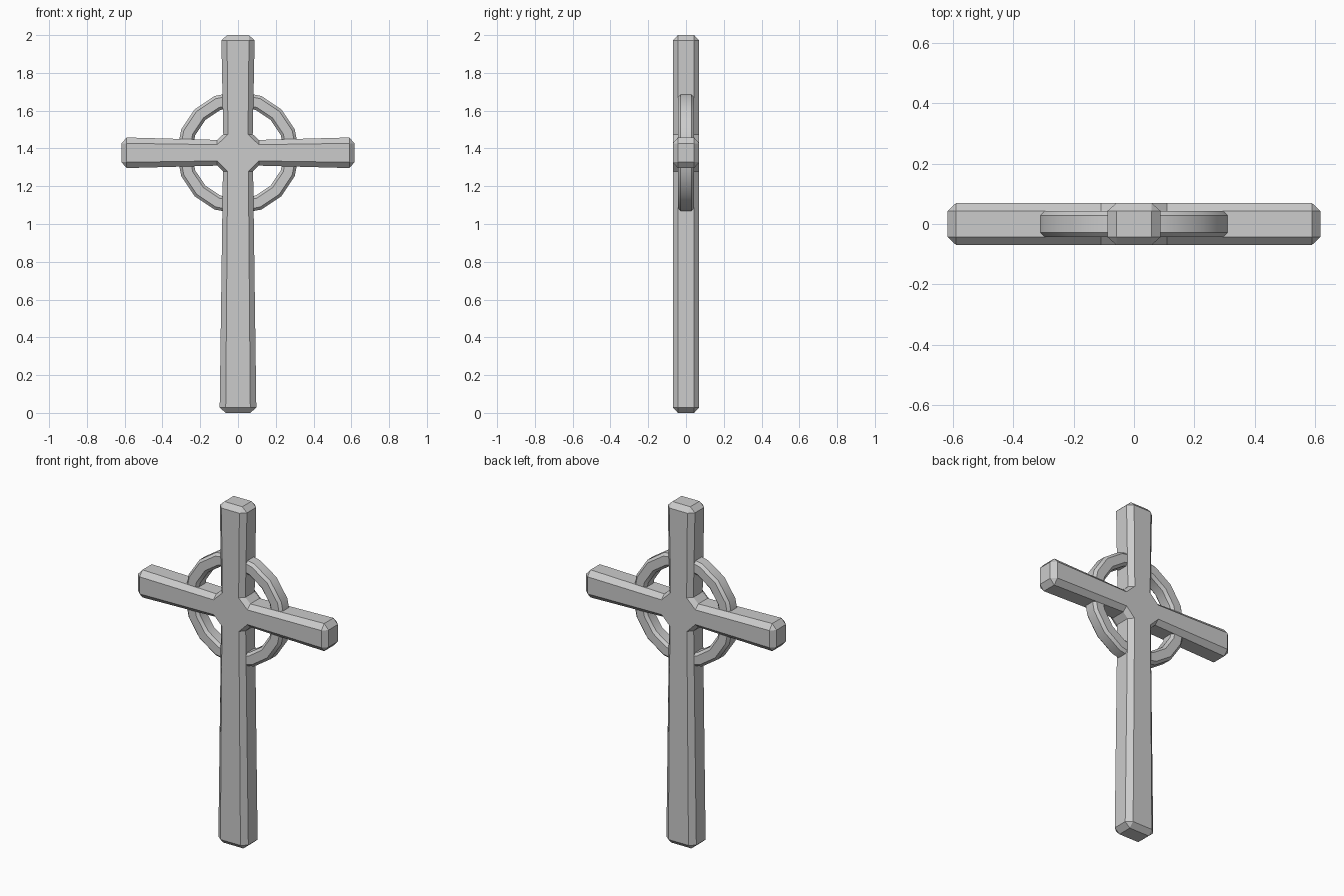
import bpy, bmesh
from math import sin, cos, pi, radians

cube = bpy.data.objects.get("Cube")
if cube:
    bpy.data.objects.remove(cube)

stone = bpy.data.materials.new("stone grey")
stone.use_nodes = True
GREY = (0.6, 0.6, 0.6, 1)
stone.diffuse_color = GREY
stone.node_tree.nodes["Principled BSDF"].inputs["Base Color"].default_value = GREY

CENTRE = 1.377       # height of the crossing
FACE, SIDE = 0.07, 0.043   # half depth of the flat faces and of the side walls


def finish(name, bm):
    bmesh.ops.recalc_face_normals(bm, faces=bm.faces)
    mesh = bpy.data.meshes.new(name)
    bm.to_mesh(mesh)
    bm.free()
    mesh.materials.append(stone)
    obj = bpy.data.objects.new(name, mesh)
    bpy.context.collection.objects.link(obj)
    return obj


# Arms, anticlockwise: direction, shoulder, tip, neck and tip half widths
# (side wall, flat face), the neck narrower than the flared tip
ARMS = [
    ((1, 0), 0.11, 0.617, (0.068, 0.043), (0.081, 0.05)),
    ((0, 1), 0.098, 2 - CENTRE, (0.078, 0.053), (0.088, 0.058)),
    ((-1, 0), 0.11, 0.617, (0.068, 0.043), (0.081, 0.05)),
    ((0, -1), 0.098, CENTRE, (0.08, 0.055), (0.097, 0.065)),
]
BEVEL = 0.028


def build_cross():
    bm = bmesh.new()

    def vert(d, along, across, y):
        return bm.verts.new((d[0] * along - d[1] * across, y,
                             CENTRE + d[1] * along + d[0] * across))

    # Four matching outlines from front to back
    layers = []
    for y, k in ((-FACE, 1), (-SIDE, 0), (SIDE, 0), (FACE, 1)):
        loop = []
        for d, neck, tip, wn, wt in ARMS:
            end = tip - BEVEL
            for along, across in ((neck, -wn[k]), (end, -wt[k]), (end, wt[k]), (neck, wn[k])):
                loop.append(vert(d, along, across, y))
        layers.append(loop)
    bm.faces.new(layers[0])
    bm.faces.new(layers[3])

    # Walls and long bevels, leaving the arm tips open
    n = len(layers[0])
    for a, b in zip(layers, layers[1:]):
        for i in range(n):
            if i % 4 != 1:
                j = (i + 1) % n
                bm.faces.new((a[i], a[j], b[j], b[i]))

    # Bevelled end caps
    for k, (d, neck, tip, wn, wt) in enumerate(ARMS):
        p, q = 4 * k + 1, 4 * k + 2
        f, s, t, r = layers
        rim = [f[p], f[q], s[q], t[q], r[q], r[p], t[p], s[p]]
        c = [vert(d, tip, x * wt[1], y * SIDE) for x, y in ((-1, -1), (1, -1), (1, 1), (-1, 1))]
        bm.faces.new(c)
        bm.faces.new((rim[0], rim[1], c[1], c[0]))
        bm.faces.new((rim[2], rim[3], c[2], c[1]))
        bm.faces.new((rim[4], rim[5], c[3], c[2]))
        bm.faces.new((rim[6], rim[7], c[0], c[3]))
        bm.faces.new((rim[1], rim[2], c[1]))
        bm.faces.new((rim[3], rim[4], c[2]))
        bm.faces.new((rim[5], rim[6], c[3]))
        bm.faces.new((rim[7], rim[0], c[0]))
    return finish("cross", bm)


def build_ring(segments=16, inner=0.245, outer=0.325, half=0.043, b=0.015):
    # Bevelled square section swept round the crossing
    section = [(inner, b - half), (inner + b, -half), (outer - b, -half), (outer, b - half),
               (outer, half - b), (outer - b, half), (inner + b, half), (inner, half - b)]
    bm = bmesh.new()
    rows = []
    for i in range(segments):
        a = 2 * pi * i / segments
        rows.append([bm.verts.new((r * cos(a), y, CENTRE + r * sin(a))) for r, y in section])
    for i, row in enumerate(rows):
        nxt = rows[(i + 1) % segments]
        for j in range(len(section)):
            k = (j + 1) % len(section)
            bm.faces.new((row[j], row[k], nxt[k], nxt[j]))
    return finish("ring", bm)


build_cross()
ring = build_ring()
bpy.ops.object.select_all(action='DESELECT')
ring.select_set(True)
bpy.context.view_layer.objects.active = ring
bpy.ops.object.shade_smooth_by_angle(angle=radians(30))
